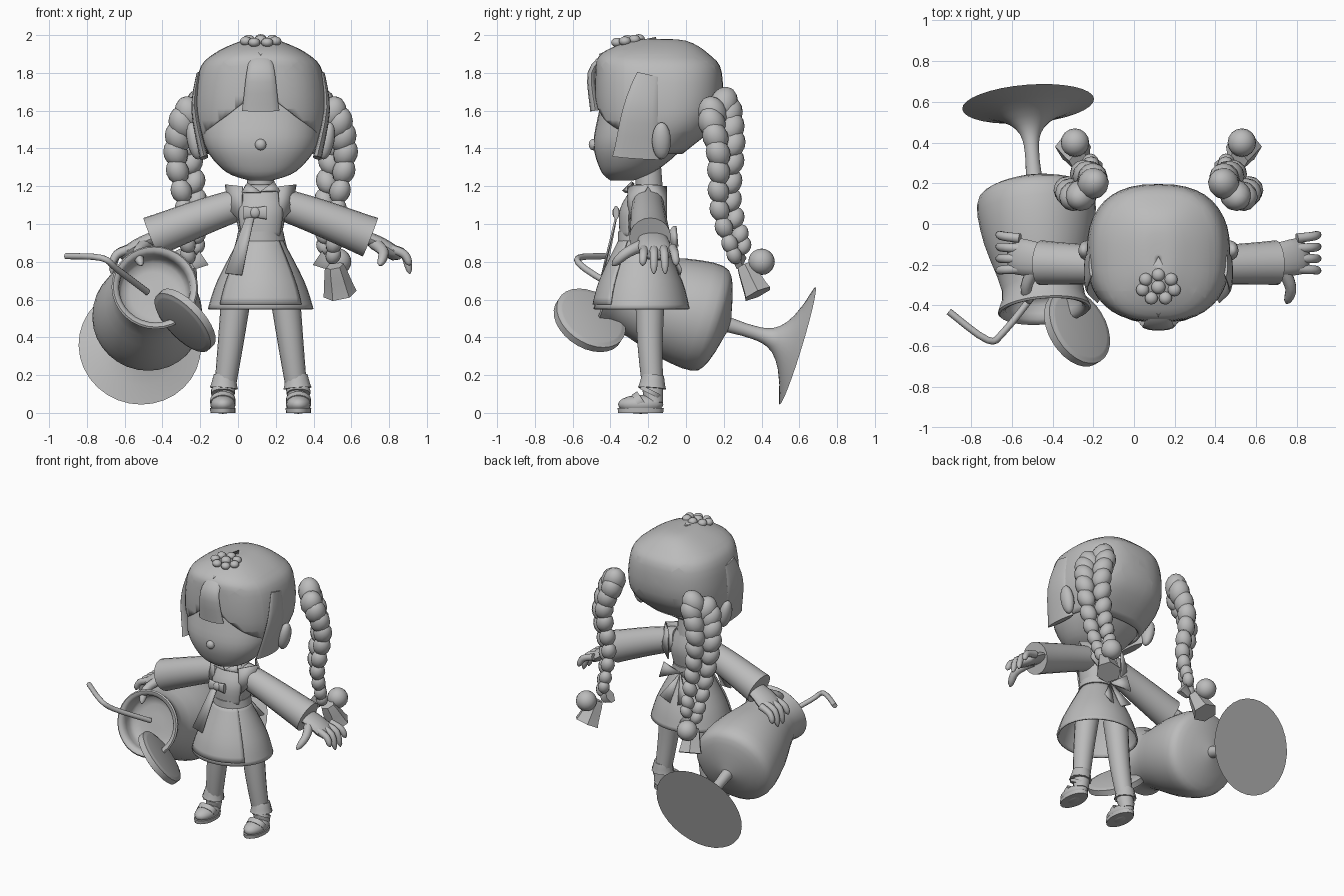
import bpy, bmesh, math
from mathutils import Vector, Matrix

default_cube = bpy.data.objects.get("Cube")
if default_cube:
    bpy.data.objects.remove(default_cube)

COLOUR = (.5, .5, .5, 1)
grey = bpy.data.materials.new("plain_grey")
grey.use_nodes = True
grey.diffuse_color = COLOUR
grey.node_tree.nodes["Principled BSDF"].inputs["Base Color"].default_value = COLOUR

CENTRE = .12  # centre line of the figure
X, Y, Z = Vector((1, 0, 0)), Vector((0, 1, 0)), Vector((0, 0, 1))


def finish(name, bm, thickness=0):
    bmesh.ops.recalc_face_normals(bm, faces=bm.faces[:])
    mesh = bpy.data.meshes.new(name)
    bm.to_mesh(mesh)
    bm.free()
    mesh.materials.append(grey)
    mesh.shade_smooth()
    mesh.set_sharp_from_angle(angle=math.radians(50))
    part = bpy.data.objects.new(name, mesh)
    bpy.context.collection.objects.link(part)
    if thickness:
        part.modifiers.new("thickness", "SOLIDIFY").thickness = thickness


def smooth(points, steps=4):
    """Rounded path through a few points of any dimension."""
    pts = [Vector(p) for p in points]
    result = []
    for i in range(len(pts) - 1):
        before, start, end, after = pts[max(i - 1, 0)], pts[i], pts[i + 1], pts[min(i + 2, len(pts) - 1)]
        for k in range(steps):
            t = k / steps
            leave, arrive = (end - before) / 2, (after - start) / 2
            blend = t * t * (3 - 2 * t)
            result.append(start * (1 - blend) + end * blend
                          + leave * (t * (1 - t) ** 2) - arrive * (t * t * (1 - t)))
    return result + [pts[-1]]


def skin(loops, closed=True, caps=True):
    bm = bmesh.new()
    rows = [[bm.verts.new(p) for p in loop] for loop in loops]
    count = len(rows[0])
    for low, high in zip(rows, rows[1:]):
        for i in range(count if closed else count - 1):
            j = (i + 1) % count
            bm.faces.new((low[i], low[j], high[j], high[i]))
    if caps:
        bm.faces.new(rows[0])
        bm.faces.new(rows[-1])
    return bm


def loft(rings, power=2.0, sides=32, arc=180, grow=0, skip=0, caps=True):
    """Superellipse rings (height, half width, front, back); a smaller arc keeps only the front."""
    closed = arc == 180
    loops = []
    for z, width, front, back in smooth(rings)[skip:]:
        loop = []
        for i in range(sides if closed else sides + 1):
            angle = math.radians(arc * (2 * i / sides - 1) - 90)
            c, s = math.cos(angle), math.sin(angle)
            x = math.copysign(abs(c) ** (2 / power), c) * (width + grow)
            y = math.copysign(abs(s) ** (2 / power), s) * ((back - front) / 2 + grow)
            loop.append((CENTRE + x, (front + back) / 2 + y, z))
        loops.append(loop)
    return skin(loops, closed, caps and closed)


def tube(name, points, start, end, flat=1, ref=Z, tip=False, sides=14, frill=0):
    """Tapered tube; flat scales the radius along ref and tip rounds the far end."""
    path = smooth(points)
    last = len(path) - 1
    loops = []
    for i, p in enumerate(path):
        along = (path[min(i + 1, last)] - path[max(i - 1, 0)]).normalized()
        across = along.cross(ref).normalized()
        up = across.cross(along)
        f = i / last
        radius = start + (end - start) * f
        if tip:
            radius *= math.sqrt(1 - .95 * max(0, 3 * f - 2) ** 2)
        loop = []
        for k in range(sides):
            a = math.tau * k / sides
            wave = radius * (1 + frill * (k % 2) * f)
            loop.append(p + (across * math.cos(a) + up * math.sin(a) * flat) * wave)
        loops.append(loop)
    finish(name, skin(loops))


def ball(name, position, size, turn=Matrix(), sides=16):
    bm = bmesh.new()
    place = Matrix.Translation(position) @ turn @ Matrix.Diagonal((*size, 1))
    bmesh.ops.create_uvsphere(bm, u_segments=sides, v_segments=sides * 2 // 3, radius=1, matrix=place)
    finish(name, bm)


def plate(name, points, thickness=.01):
    bm = bmesh.new()
    bm.faces.new([bm.verts.new(p) for p in points])
    finish(name, bm, thickness)


# Head and face
finish("head", loft([(1.23, .06, -.4, -.28), (1.28, .19, -.45, -.16), (1.42, .3, -.49, 0),
                     (1.6, .31, -.46, .1), (1.8, .26, -.42, .1)], power=2.3))
ball("nose", (CENTRE, -.49, 1.42), (.03, .025, .03))

# Hair cap, with the face opening cut out below a sloped hairline
HAIRLINE, SLOPE, OPENING = 1.71, .75, -.33
hair = loft([(1.37, .28, -.38, -.02), (1.55, .35, -.47, .17), (1.8, .33, -.48, .19), (1.9, .25, -.45, .12),
             (1.97, .1, -.3, 0), (1.98, .01, -.2, -.18)], power=2.5, sides=40, caps=False)
for point, normal in (((0, OPENING, 0), Y), ((CENTRE, 0, HAIRLINE), Z + X * SLOPE), ((CENTRE, 0, HAIRLINE), Z - X * SLOPE)):
    bmesh.ops.bisect_plane(hair, geom=hair.verts[:] + hair.edges[:] + hair.faces[:], plane_co=point, plane_no=normal)
opening = []
for face in hair.faces:
    c = face.calc_center_median()
    if c.y < OPENING and c.z < HAIRLINE - SLOPE * abs(c.x - CENTRE):
        opening.append(face)
bmesh.ops.delete(hair, geom=opening, context="FACES")
finish("hair_cap", hair, .02)
tube("front_fringe", [(CENTRE, -.42, 1.9), (CENTRE, -.5, 1.8), (CENTRE, -.48, 1.6)], .05, .1, flat=.28, ref=Y)

# Hair ornament: a ring of beads on a diamond leaf
leaf_y, leaf_z = -.31, 1.96
plate("ornament_leaf", [(CENTRE, leaf_y - .15, 1.9), (CENTRE + .08, leaf_y, leaf_z),
                        (CENTRE, leaf_y + .15, 1.99), (CENTRE - .08, leaf_y, leaf_z)])
ball("ornament_centre", (CENTRE, leaf_y, 1.97), (.035, .035, .03))
for i in range(7):
    a = math.tau * i / 7
    ball("ornament_bead", (CENTRE + .08 * math.sin(a), leaf_y + .06 * math.cos(a), 1.97 + .01 * math.cos(a)),
         (.032, .032, .025), sides=12)

# Neck, torso, skirt and apron
torso = [(.93, .11, -.34, -.13), (1.08, .13, -.34, -.1), (1.21, .08, -.26, -.13)]
skirt = [(.55, .28, -.49, .02), (.7, .23, -.45, -.02), (.93, .11, -.34, -.13)]
tube("neck", [(CENTRE, -.19, 1.1), (CENTRE, -.2, 1.3)], .075, .07, ref=Y)
finish("torso", loft(torso, power=2.3))
finish("apron_bib", loft(torso, power=2.3, sides=16, arc=55, grow=.01), .01)
finish("skirt", loft(skirt, caps=False), .01)
finish("apron_front", loft(skirt, sides=16, arc=50, grow=.01, skip=1), .01)
finish("waistband", loft([(.91, .13, -.36, -.11), (.96, .12, -.36, -.11)]))

# Bow and sash in front
knot = Vector((CENTRE - .03, -.37, 1.06))
ball("front_bow_knot", knot, (.03, .02, .03))
for side in (-1, 1):
    tube("front_bow_loop", [knot, knot + X * side * .06], .01, .015, flat=2.5)
plate("sash_tail", [knot - X * .04, knot, (.02, -.45, .73), (-.07, -.43, .74)])

# Everything that is paired
for side, word in ((1, "left_"), (-1, "right_")):
    def place(out, y, z):
        return Vector((CENTRE + side * out, y, z))

    def path(*points):
        return [place(*p) for p in points]

    # Side hair lock and ear
    tube(word + "hair_lock", path((.33, -.2, 1.79), (.35, -.24, 1.6), (.3, -.26, 1.35)), .06, .13, flat=.18, ref=X)
    ball(word + "ear", place(.35, -.13, 1.44), (.04, .05, .1), Matrix.Rotation(side * .2, 4, "Y"))

    # Braid made of interlocking lobes that shrink downwards
    spine = smooth([(.35, .17, 1.61), (.41, .21, 1.4), (.37, .21, 1.1), (.36, .28, .86)], 3)
    for i, middle in enumerate(spine):
        size = .095 - .005 * i
        for half in (-1, 1):
            shift = half * size * (.5 if i else .3)
            ball(word + "braid_lobe", place(middle.x + shift, middle.y - shift, middle.z - half * .025),
                 (size * .8, size * .8, size), Matrix.Rotation(half * .45, 4, X + Y * side), 12)

    # Bauble and ribbon at the braid's end
    ball(word + "bauble", place(.41, .4, .8), (.07, .07, .07))
    tube(word + "ribbon_tail", path((.39, .31, .78), (.42, .38, .63)), .05, .09, flat=.9, ref=Y, sides=6)
    tube(word + "ribbon_loop", path((.36, .28, .78), (.3, .28, .82)), .02, .04, flat=1.3, sides=6)

    # Shoulder frills front and back, collar and back bow
    for name, edge, rim in (("front_frill", -.31, -.28), ("back_frill", -.1, -.12)):
        plate(word + name, path((.1, edge, 1.2), (.19, -.2, 1.21), (.17, rim, 1.08), (.1, edge, 1)))
    plate(word + "collar", path((0, -.33, 1.17), (.07, -.28, 1.22), (.1, -.31, 1.17)))
    plate(word + "back_bow", path((0, -.1, .92), (.1, -.05, .99), (.13, -.04, .88)), .02)
    plate(word + "back_bow_tail", path((0, -.1, .92), (.03, -.03, .72), (.11, -.02, .76)))

    # Sleeve, palm, fanned fingers and thumb
    tube(word + "sleeve", path((.07, -.2, 1.12), (.3, -.2, 1.04), (.58, -.19, .93)), .08, .11, sides=20)
    tube(word + "palm", path((.5, -.18, .95), (.62, -.17, .9), (.74, -.15, .82)), .07, .1, flat=.45, tip=True)
    for i in range(4):
        root, end = -.07 - .05 * i, -.05 - .06 * i
        drop = .78 - .05 * math.sin(math.pi * i / 3)
        tube(word + "finger", path((.68, root, .87), (.76, (root + end) / 2, .84), (.79, end, drop)),
             .025, .02, ref=Y, tip=True, sides=10)
    tube(word + "thumb", path((.6, -.2, .9), (.65, -.31, .85), (.63, -.39, .78)), .035, .022, ref=X, tip=True, sides=10)

    # Leg, frilled sock and strapped shoe
    tube(word + "leg", path((.12, -.19, .7), (.16, -.19, .36), (.2, -.17, .05)), .085, .05, ref=Y, sides=18)
    tube(word + "sock_cuff", path((.19, -.175, .2), (.195, -.18, .13)), .058, .07, ref=Y, sides=24, frill=.1)
    ball(word + "shoe", place(.2, -.24, .045), (.067, .12, .05))
    tube(word + "shoe_sole", path((.2, -.24, 0), (.2, -.24, .025)), .066, .068, flat=1.8, ref=Y, sides=20)
    tube(word + "ankle_strap", path((.2, -.19, .1), (.2, -.18, .12)), .063, .063, ref=Y, sides=18)
    tube(word + "foot_strap", path((.2, -.26, .05), (.2, -.23, .07)), .067, .067, flat=.8, sides=18)

# Tilted goblet: flared foot, thin stem, wide bowl and hollow mouth, turned about its axis
foot, axis = Vector((-.52, .59, .355)), Vector((.075, -.95, .29)).normalized()
across = axis.cross(Z).normalized()
up = across.cross(axis)
flare = [(.3 * i / 10, .035 + .29 * (1 - i / 10) ** 4) for i in range(11)]
bowl = smooth([(.38, .04), (.43, .22), (.5, .29), (.7, .27), (.95, .2), (1.06, .23), (1.05, .19), (.95, .17), (.94, .01)], 3)
loops = []
for along, radius in [(0, .01)] + flare + bowl:
    angles = [math.tau * k / 32 for k in range(32)]
    loops.append([foot + axis * along + (across * math.cos(a) + up * math.sin(a)) * radius for a in angles])
finish("goblet", skin(loops))

# Bent straw and round fruit slice on the lip
tube("straw", [(-.91, -.43, .83), (-.72, -.57, .82), (-.64, -.53, .76), (-.48, -.33, .64)], .017, .017, sides=10)
middle, facing = Vector((-.28, -.51, .49)), Vector((.66, .4, .62)).normalized()
tube("fruit_slice", [middle - facing * .02, middle + facing * .02], .2, .2, sides=28)
for face_side in (-1, 1):
    rim = middle + facing * face_side * .02
    tube("fruit_slice_bevel", [rim, rim + facing * face_side * .01], .2, .17, sides=28)
